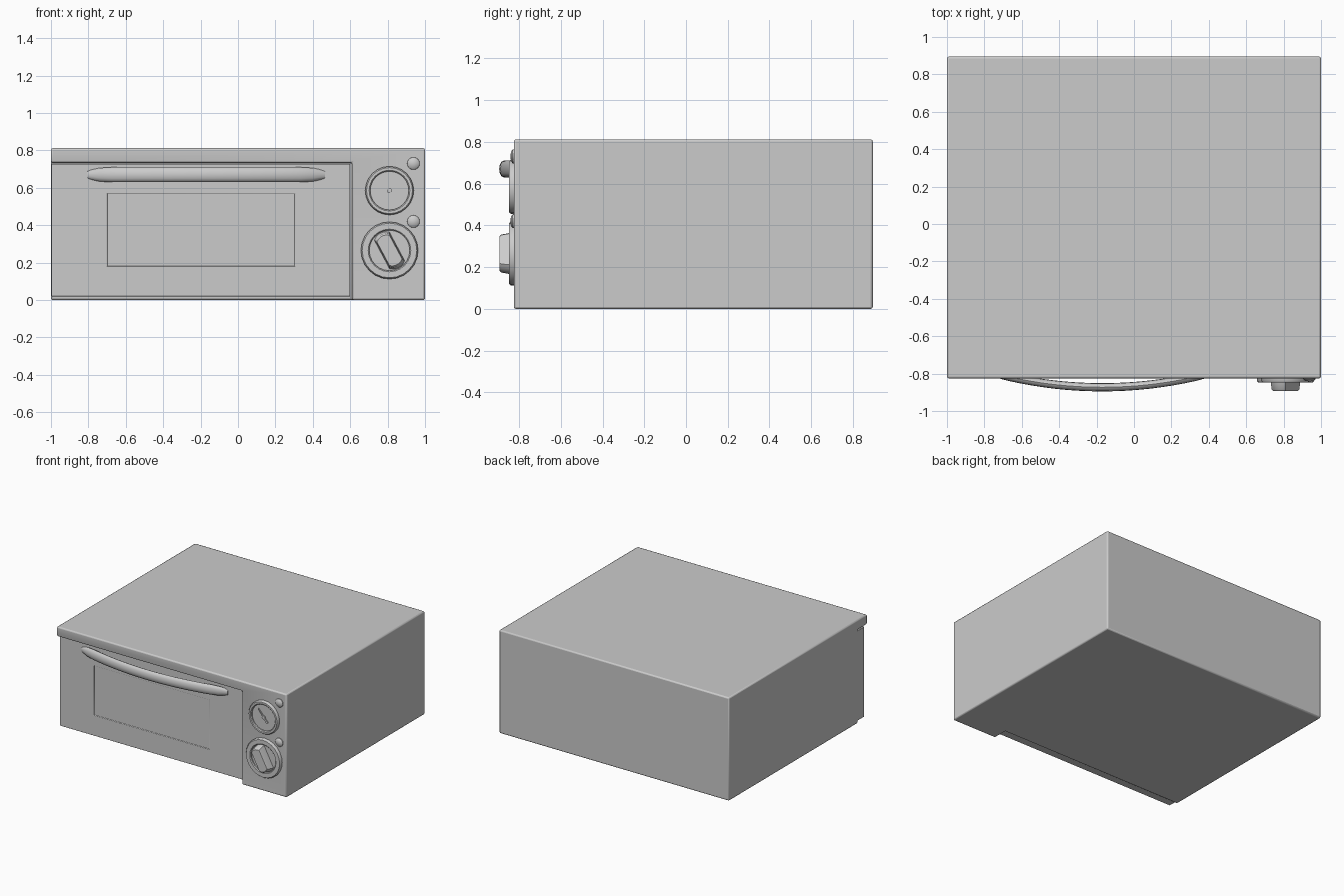
import bpy, bmesh, math
from mathutils import Matrix, Vector

if "Cube" in bpy.data.objects:
    bpy.data.objects.remove(bpy.data.objects["Cube"])


def finish(name, bm, bevel=0.0, segments=2):
    bmesh.ops.recalc_face_normals(bm, faces=bm.faces[:])
    me = bpy.data.meshes.new(name)
    bm.to_mesh(me)
    bm.free()
    ob = bpy.data.objects.new(name, me)
    bpy.context.collection.objects.link(ob)
    if bevel:
        mod = ob.modifiers.new("soft_edges", 'BEVEL')
        mod.width, mod.segments = bevel, segments
        mod.limit_method = 'ANGLE'
    bpy.ops.object.select_all(action='DESELECT')
    ob.select_set(True)
    bpy.context.view_layer.objects.active = ob
    bpy.ops.object.shade_smooth_by_angle(angle=math.radians(40))
    return ob


def box_bm(lo, hi):
    bm = bmesh.new()
    lo, hi = Vector(lo), Vector(hi)
    m = Matrix.Translation((lo + hi) / 2) @ Matrix.Diagonal((hi - lo).to_4d())
    bmesh.ops.create_cube(bm, size=1, matrix=m)
    return bm


def lathe(name, x, z, profile, sides=24):
    """Spin (radius, y) profile around a front-facing axis."""
    bm = bmesh.new()
    rings = []
    for r, y in profile:
        n = 1 if r == 0 else sides
        rings.append([bm.verts.new((x + r * math.cos(2 * math.pi * i / sides), y,
                                    z + r * math.sin(2 * math.pi * i / sides)))
                      for i in range(n)])
    for a, b in zip(rings, rings[1:]):
        for i in range(sides):
            j = (i + 1) % sides
            if len(b) == 1:
                bm.faces.new((a[i], a[j], b[0]))
            else:
                bm.faces.new((a[i], a[j], b[j], b[i]))
    return finish(name, bm)


# Housing: L-shaped front (top lip + control panel) with a notch for the door
cutter = finish("door_notch_cutter", box_bm((-1.2, -1.2, -0.2), (0.61, -0.71, 0.735)))
cutter.hide_render = True
cutter.hide_set(True)
body = finish("oven_body", box_bm((-1, -0.825, 0), (1, 0.895, 0.812)))
cut = body.modifiers.new("door_notch", 'BOOLEAN')
cut.operation, cut.object, cut.solver = 'DIFFERENCE', cutter, 'EXACT'
bev = body.modifiers.new("soft_edges", 'BEVEL')
bev.width, bev.segments, bev.limit_method = 0.01, 2, 'ANGLE'

# Door with shallow recessed window
bm = box_bm((-0.998, -0.79, 0.02), (0.60, -0.705, 0.728))
front = min(bm.faces, key=lambda f: f.calc_center_median().y)
bmesh.ops.inset_region(bm, faces=[front], thickness=0.1)
for v in front.verts:
    v.co.x = -0.70 if v.co.x < -0.2 else 0.305
    v.co.z = 0.18 if v.co.z < 0.37 else 0.57
back = bmesh.ops.extrude_discrete_faces(bm, faces=[front])["faces"][0]
for v in back.verts:
    v.co.y += 0.006
bmesh.ops.remove_doubles(bm, verts=bm.verts[:], dist=1e-5)
finish("door", bm, 0.008)

# Bowed handle: elliptical section swept along an arc, tapered at the ends
bm = bmesh.new()
steps, sides = 20, 12
rings = []
for s in range(steps + 1):
    t = 2 * s / steps - 1
    k = 0.55 if abs(t) == 1 else (0.9 if abs(t) > 0.89 else 1)
    cx, cy = -0.17 + 0.635 * t, -0.873 + 0.09 * t * t
    rings.append([bm.verts.new((cx, cy + 0.022 * k * math.cos(2 * math.pi * i / sides),
                                0.67 + 0.04 * k * math.sin(2 * math.pi * i / sides)))
                  for i in range(sides)])
for a, b in zip(rings, rings[1:]):
    for i in range(sides):
        j = (i + 1) % sides
        bm.faces.new((a[i], a[j], b[j], b[i]))
bm.faces.new(rings[0])
bm.faces.new(rings[-1])
finish("door_handle", bm)

# Timer dial and temperature dial, each a raised rim around a recessed plate
for name, z, r, w in (("upper_dial", 0.585, 0.13, 0.027), ("lower_dial", 0.265, 0.153, 0.045)):
    lathe(name, 0.81, z, [(r, -0.82), (r, -0.838), (r - 0.007, -0.848),
                          (r - w + 0.006, -0.848), (r - w, -0.842),
                          (r - w, -0.832), (0, -0.832)])

# Pointer on the upper dial
bm = box_bm((-0.008, -0.840, -0.05), (0.008, -0.830, 0.075))
for v in bm.verts:
    if v.co.z > 0:
        v.co.x *= 0.4
bm.transform(Matrix.Translation((0.81, 0, 0.585)) @ Matrix.Rotation(math.radians(-40), 4, 'Y'))
finish("dial_pointer", bm)
lathe("pointer_hub", 0.81, 0.585, [(0.014, -0.83), (0.014, -0.842), (0, -0.844)], 12)

# Grip knob: tilted, tapered bar with rounded ends
bm = bmesh.new()
loops = []
for y, k in ((-0.83, 1), (-0.885, 0.9), (-0.893, 0.82)):
    loop = []
    for side in (1, -1):
        for a in range(-50, 51, 20):
            an = math.radians(a)
            loop.append(bm.verts.new((0.06 * k * side * math.sin(an) , y,
                                      side * k * (0.055 + 0.05 * math.cos(an)))))
    loops.append(loop)
for a, b in zip(loops, loops[1:]):
    for i in range(len(a)):
        j = (i + 1) % len(a)
        bm.faces.new((a[i], a[j], b[j], b[i]))
bm.faces.new(loops[-1])
bm.faces.new(loops[0])
bm.transform(Matrix.Translation((0.81, 0, 0.265)) @ Matrix.Rotation(math.radians(-28), 4, 'Y'))
finish("grip_knob", bm)

# Domed indicator lights
for name, z in (("upper_light", 0.73), ("lower_light", 0.42)):
    lathe(name, 0.938, z, [(0.034, -0.82), (0.033, -0.83), (0.024, -0.838), (0, -0.842)], 16)
